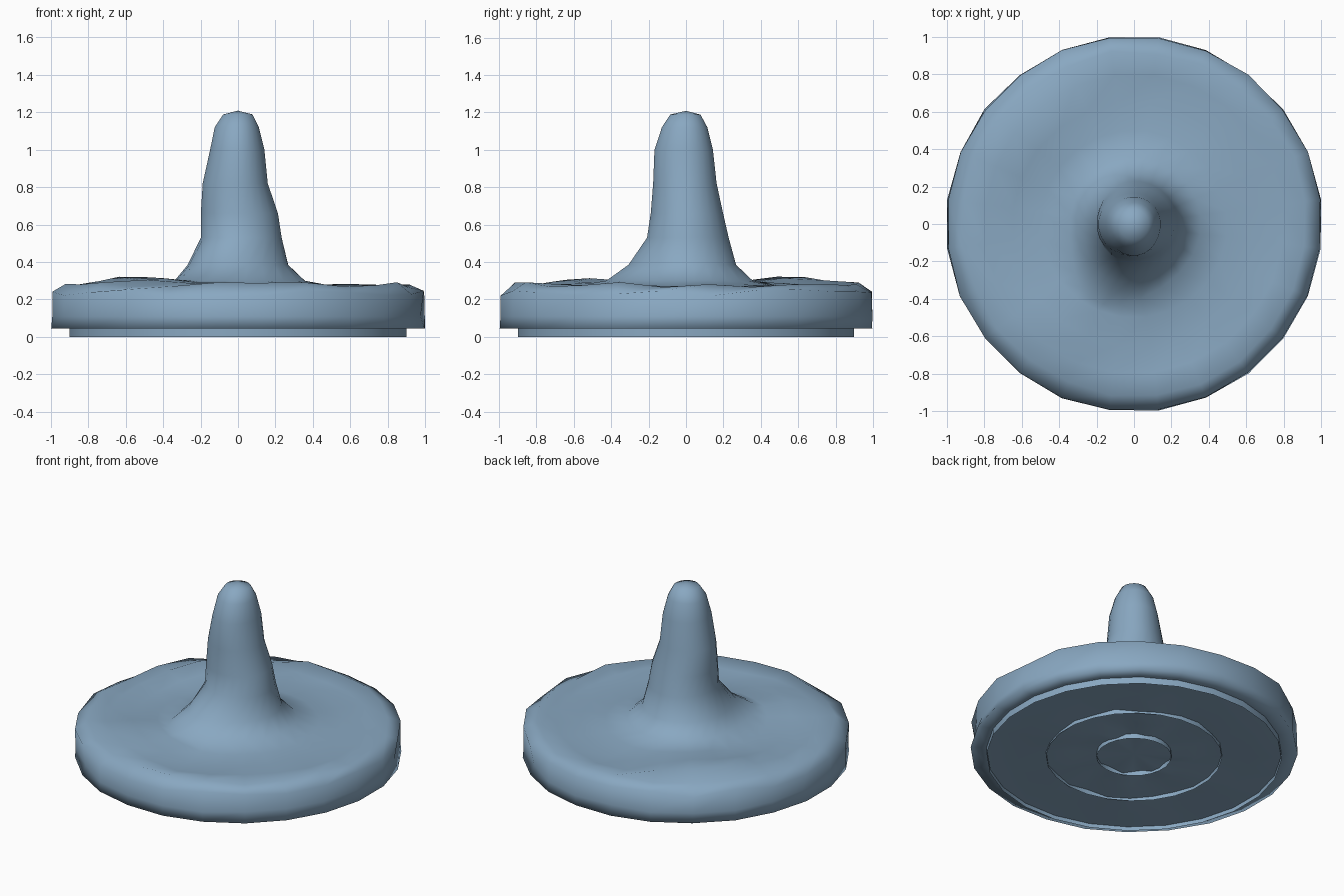
import bpy, bmesh, math, random

if "Cube" in bpy.data.objects:
    bpy.data.objects.remove(bpy.data.objects["Cube"])

random.seed(4)
SIDES = 24
ANGLES = [math.radians(7.5 + 15 * i) for i in range(SIDES)]

mat = bpy.data.materials.new("dusty blue")
mat.diffuse_color = (0.25, 0.39, 0.535, 1)
mat.use_nodes = True
mat.node_tree.nodes["Principled BSDF"].inputs["Base Color"].default_value = mat.diffuse_color


def loft(name, rings, apex=None):
    """Skin a list of rings and optionally close the end to a point."""
    bm = bmesh.new()
    loops = [[bm.verts.new(p) for p in ring] for ring in rings]
    for a, b in zip(loops, loops[1:]):
        for i in range(SIDES):
            j = (i + 1) % SIDES
            bm.faces.new((a[i], a[j], b[j], b[i]))
    if apex:
        tip = bm.verts.new(apex)
        for i in range(SIDES):
            bm.faces.new((loops[-1][i], loops[-1][(i + 1) % SIDES], tip))
    bmesh.ops.recalc_face_normals(bm, faces=bm.faces)
    mesh = bpy.data.meshes.new(name)
    bm.to_mesh(mesh)
    bm.free()
    for f in mesh.polygons:
        f.use_smooth = True
    mesh.materials.append(mat)
    ob = bpy.data.objects.new(name, mesh)
    bpy.context.collection.objects.link(ob)
    return ob


def circle(r, z, dr=0.0, dz=0.0):
    """Ring with random inward dents (dr) and height jitter (dz)."""
    out = []
    for a in ANGLES:
        k = r - random.uniform(0, dr)
        out.append((k * math.cos(a), k * math.sin(a), z + random.uniform(-dz, dz)))
    return out


def ground(x, y):
    """Gently rolling top with rises at the back left and front left."""
    def hump(cx, cy, w):
        return math.exp(-((x - cx) ** 2 + (y - cy) ** 2) / w)
    return (0.272 + 0.048 * hump(-0.6, 0.6, 0.12) + 0.032 * hump(-0.35, -0.5, 0.08)
            + 0.008 * math.sin(5 * x + 1) * math.cos(4 * y))


def ground_ring(r):
    return [(r * math.cos(a), r * math.sin(a),
             ground(r * math.cos(a), r * math.sin(a)) + random.uniform(-.008, .008))
            for a in ANGLES]


def spike_ring(x0, x1, y0, y1, z, lean=0.0):
    """Oval ring given by its extents in x and y; lean drags the front leftwards."""
    out = []
    for a in ANGLES:
        c, s = math.cos(a), math.sin(a)
        out.append(((x1 if c > 0 else -x0) * c - lean * max(0, -s) ** 2,
                    (y1 if s > 0 else -y0) * s, z))
    return out


# Lumpy disc rising into the central spike
R = 1.007
rings = [circle(0.907, 0.045), circle(R, 0.045, 0.006), circle(R, 0.11, 0.03),
         circle(R, 0.235, 0.008, 0.02), circle(0.93, 0.28, 0.02, 0.015)]
rings += [ground_ring(r) for r in (0.8, 0.65, 0.5)]
rings += [spike_ring(*s) for s in (
    (-.34, .36, -.43, .36, .30, .12),
    (-.27, .27, -.31, .27, .385, .06),
    (-.20, .235, -.21, .23, .53),
    (-.20, .215, -.19, .20, .66),
    (-.19, .16, -.177, .165, .82),
    (-.15, .142, -.17, .145, 1.0),
    (-.125, .112, -.13, .115, 1.12),
    (-.08, .078, -.085, .078, 1.188))]
loft("lumpy_disc_and_spike", rings, apex=(0, 0, 1.208))

# Underside: recessed uneven plate crossed by thin circular ribs
plate = [circle(.905, .026)] + [circle(r, .024, 0, .012) for r in (.72, .54, .38, .23)]
loft("underside_plate", plate, apex=(0, 0, .024))
for label, r in (("outer", .907), ("middle", .54), ("inner", .23)):
    loft(label + "_rib", [circle(r, .045), circle(r, 0)])
